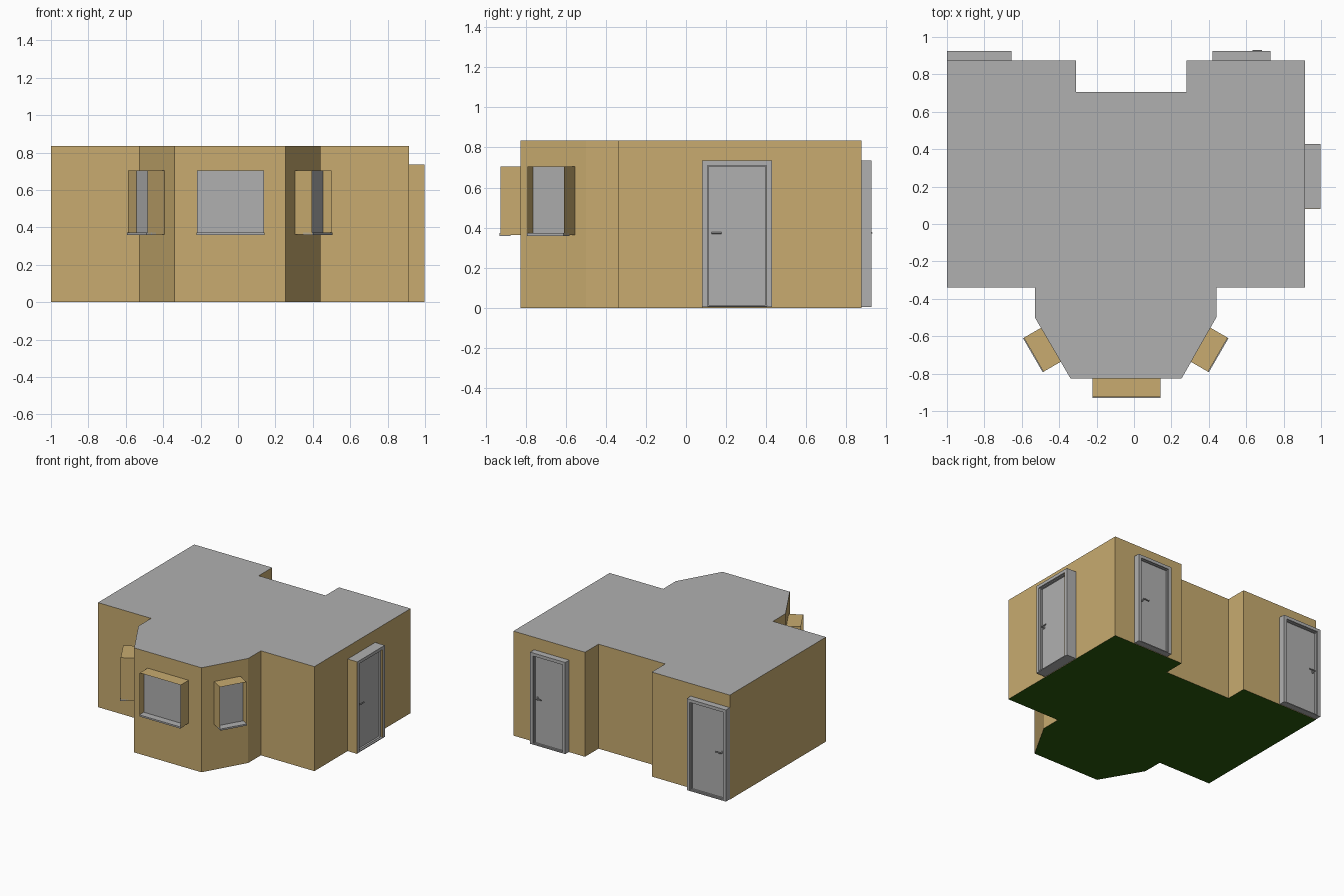
import bpy, bmesh
from math import radians, pi
from mathutils import Matrix, Vector

if "Cube" in bpy.data.objects:
    bpy.data.objects.remove(bpy.data.objects["Cube"])


def material(name, rgb):
    m = bpy.data.materials.new(name)
    m.diffuse_color = (*rgb, 1)
    m.use_nodes = True
    m.node_tree.nodes["Principled BSDF"].inputs["Base Color"].default_value = m.diffuse_color
    return m


TAN = material("tan_wall", (0.58, 0.41, 0.16))
GREEN = material("green_floor", (0.023, 0.107, 0.004))
GREY = material("grey", (0.434, 0.434, 0.434))


def make(name, bm, place=Matrix(), mats=(GREY,)):
    me = bpy.data.meshes.new(name)
    bm.to_mesh(me)
    bm.free()
    ob = bpy.data.objects.new(name, me)
    for m in mats:
        me.materials.append(m)
    ob.matrix_world = place
    bpy.context.collection.objects.link(ob)
    return ob


def box(name, lo, hi, place=Matrix(), mat=GREY):
    bm = bmesh.new()
    lo, hi = Vector(lo), Vector(hi)
    size = Matrix.Diagonal((*(hi - lo), 1))
    bmesh.ops.create_cube(bm, size=1, matrix=Matrix.Translation((lo + hi) / 2) @ size)
    return make(name, bm, place, (mat,))


def ring(name, outer, inner, y0, y1, place):
    """Rectangular frame; outer and inner are (x0, z0, x1, z1)."""
    bm = bmesh.new()
    loops = []
    for (a, b, c, d), y in ((outer, y0), (inner, y0), (inner, y1), (outer, y1)):
        loops.append([bm.verts.new((x, y, z)) for x, z in ((a, b), (c, b), (c, d), (a, d))])
    for i in range(4):
        p, q = loops[i], loops[(i + 1) % 4]
        for k in range(4):
            n = (k + 1) % 4
            bm.faces.new((p[k], p[n], q[n], q[k]))
    bmesh.ops.recalc_face_normals(bm, faces=bm.faces)
    return make(name, bm, place)


def on_wall(x, y, angle):
    return Matrix.Translation((x, y, 0)) @ Matrix.Rotation(radians(angle), 4, "Z")


# House body: extruded floor plan, grey roof, green underside
plan = [(-1, -.34), (-.53, -.34), (-.53, -.5), (-.34, -.825), (.255, -.825), (.44, -.5),
        (.44, -.34), (.913, -.34), (.913, .875), (.28, .875), (.28, .705), (-.31, .705),
        (-.31, .875), (-1, .875)]
bm = bmesh.new()
base = bm.faces.new([bm.verts.new((x, y, 0)) for x, y in plan])
up = bmesh.ops.extrude_face_region(bm, geom=[base], use_keep_orig=True)["geom"]
bmesh.ops.translate(bm, verts=[v for v in up if isinstance(v, bmesh.types.BMVert)], vec=(0, 0, .835))
bmesh.ops.recalc_face_normals(bm, faces=bm.faces)
for f in bm.faces:
    if abs(f.normal.z) > .5:
        f.material_index = 1 if f.normal.z > 0 else 2
make("house_body", bm, mats=(TAN, GREY, GREEN))


# Bay windows: open tan sleeve, recessed pane and a sill
def window(name, place, width, depth):
    w, z0, z1 = width / 2, .362, .705
    bm = bmesh.new()
    corners = ((-w, z0), (w, z0), (w, z1), (-w, z1))
    back = [bm.verts.new((x, 0, z)) for x, z in corners]
    front = [bm.verts.new((x, -depth, z)) for x, z in corners]
    for k in range(4):
        n = (k + 1) % 4
        bm.faces.new((front[k], front[n], back[n], back[k]))
    bmesh.ops.recalc_face_normals(bm, faces=bm.faces)
    make(name + "_sleeve", bm, place, (TAN,))
    box(name + "_pane", (-w + .001, -depth / 2, z0), (w - .001, -depth / 2 + .008, z1 - .001), place)
    box(name + "_sill", (-w, -depth - .005, z0 - .003), (w, -depth / 2, z0 + .01), place)


window("front_window", on_wall(-.04, -.825, 0), .362, .1)
window("right_bay_window", on_wall(.355, -.645, 60), .21, .108)
window("left_bay_window", on_wall(-.443, -.645, -60), .21, .108)


# Lever handle: round rose, neck and lever pointing towards the door's middle
def handle(name, place, x, y, direction):
    bm = bmesh.new()
    for r, length, pos, turn in (
            (.011, .006, (x, y - .003, .372), Matrix.Rotation(pi / 2, 4, "X")),
            (.005, .024, (x, y - .012, .372), Matrix.Rotation(pi / 2, 4, "X")),
            (.005, .05, (x + direction * .021, y - .023, .374), Matrix.Rotation(pi / 2, 4, "Y"))):
        bmesh.ops.create_cone(bm, cap_ends=True, segments=12, radius1=r, radius2=r, depth=length,
                              matrix=Matrix.Translation(pos) @ turn)
    ob = make(name, bm, place)
    bpy.context.view_layer.objects.active = ob
    ob.select_set(True)
    bpy.ops.object.shade_smooth_by_angle()
    ob.select_set(False)


# Doors: outer frame, inner stop, leaf and handle
def door(name, place, width, depth, recess, side):
    w, top = width / 2, .735
    ring(name + "_frame", (-w, 0.003, w, top), (-w + .025, .01, w - .025, top - .025), -depth, 0, place)
    ring(name + "_stop", (-w + .025, .01, w - .025, top - .025),
         (-w + .031, .013, w - .031, top - .031), -depth + recess * .5, 0, place)
    y = -depth + recess
    box(name + "_leaf", (-w + .031, y, .013), (w - .031, 0, top - .031), place)
    handle(name + "_handle", place, side * (w - .05), y, -side)


right_side = on_wall(.913, .255, 90)
door("right_door", right_side, .346, .085, .03, -1)
door("back_right_door", on_wall(.575, .875, 180), .31, .05, .023, -1)
door("back_left_door", on_wall(-.8275, .875, 180), .345, .05, .028, 1)

# Tan lining on the right door's front-facing cheeks
box("right_door_outer_cheek", (-.175, -.085, 0), (-.173, 0, .735), right_side, TAN)
box("right_door_inner_cheek", (.146, -.0845, .012), (.148, -.055, .71), right_side, TAN)
